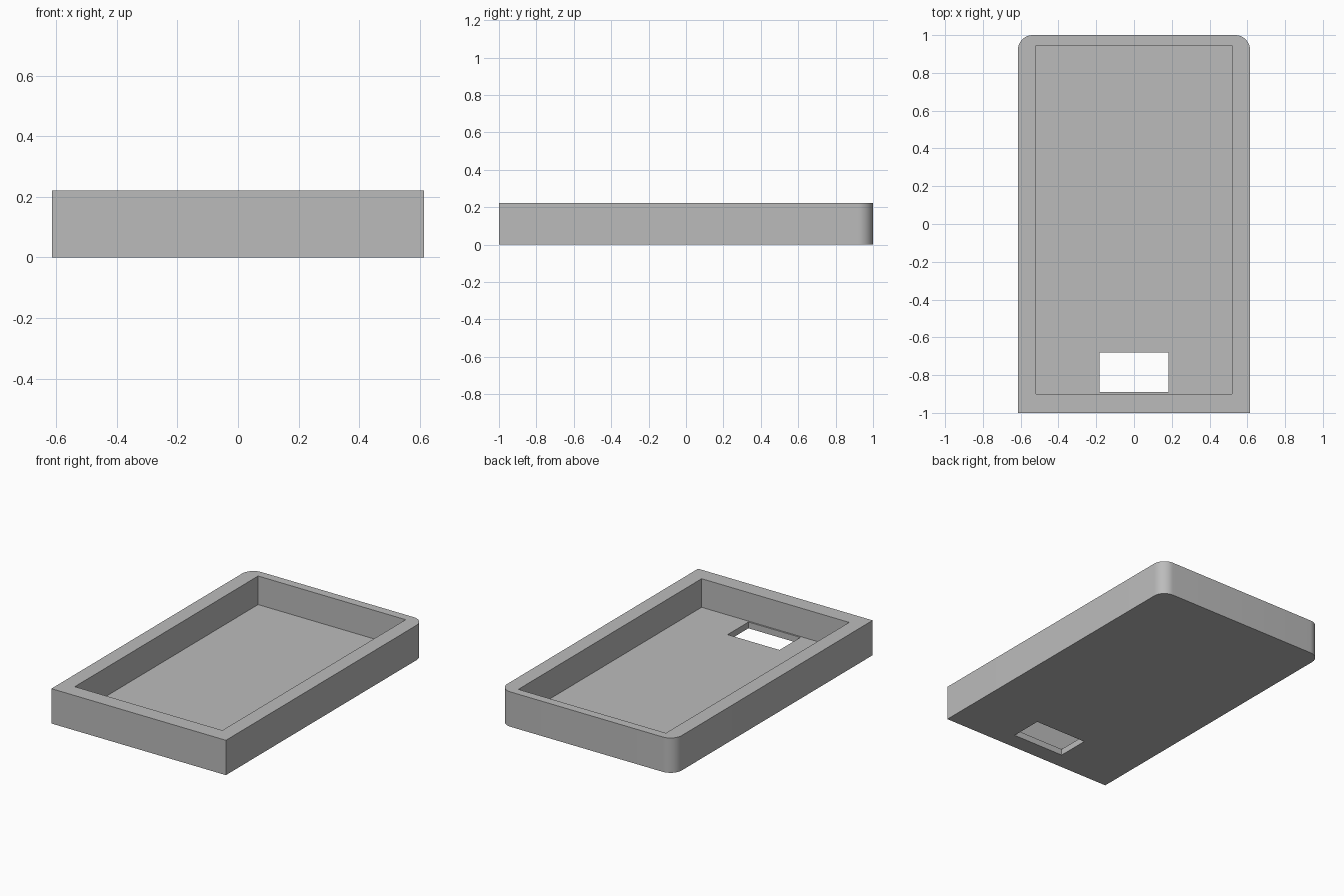
import bpy
import bmesh
from mathutils import Vector

cube = bpy.data.objects.get("Cube")
if cube:
    bpy.data.objects.remove(cube, do_unlink=True)

HALF_WIDTH, HEIGHT, FLOOR = 0.615, 0.222, 0.04
CORNER_RADIUS = 0.08

grey = bpy.data.materials.new("plain grey")
grey.use_nodes = True
colour = (0.5, 0.5, 0.5, 1)
grey.diffuse_color = colour
grey.node_tree.nodes["Principled BSDF"].inputs["Base Color"].default_value = colour


def box(name, low, high, round_back=0):
    """Box between two corners, optionally with rounded upright back edges."""
    low, high = Vector(low), Vector(high)
    bm = bmesh.new()
    bmesh.ops.create_cube(bm, size=1)
    for v in bm.verts:
        v.co = (low + high) / 2 + v.co * (high - low)
    if round_back:
        edges = [e for e in bm.edges
                 if all(abs(v.co.y - high.y) < 1e-4 for v in e.verts)
                 and abs(e.verts[0].co.x - e.verts[1].co.x) < 1e-4]
        bmesh.ops.bevel(bm, geom=edges, offset=round_back, segments=12,
                        profile=0.5, affect='EDGES')
    mesh = bpy.data.meshes.new(name)
    bm.to_mesh(mesh)
    bm.free()
    mesh.materials.append(grey)
    obj = bpy.data.objects.new(name, mesh)
    bpy.context.collection.objects.link(obj)
    return obj


# Tray body, with rounded corners at the back only
tray = box("tray", (-HALF_WIDTH, -1, 0), (HALF_WIDTH, 1, HEIGHT), CORNER_RADIUS)

# Main recess, then the slot through the floor
cutters = [
    box("recess_cutter", (-0.52, -0.90, FLOOR), (0.52, 0.945, HEIGHT + 0.1)),
    box("slot_cutter", (-0.183, -0.89, -0.1), (0.183, -0.68, FLOOR + 0.05)),
]

bpy.ops.object.select_all(action='DESELECT')
bpy.context.view_layer.objects.active = tray
tray.select_set(True)
for cutter in cutters:
    cutter.hide_render = True
    cut = tray.modifiers.new(cutter.name, 'BOOLEAN')
    cut.operation = 'DIFFERENCE'
    cut.solver = 'EXACT'
    cut.object = cutter
    bpy.ops.object.modifier_apply(modifier=cut.name)
    bpy.data.objects.remove(cutter, do_unlink=True)

bpy.ops.object.shade_smooth_by_angle()
